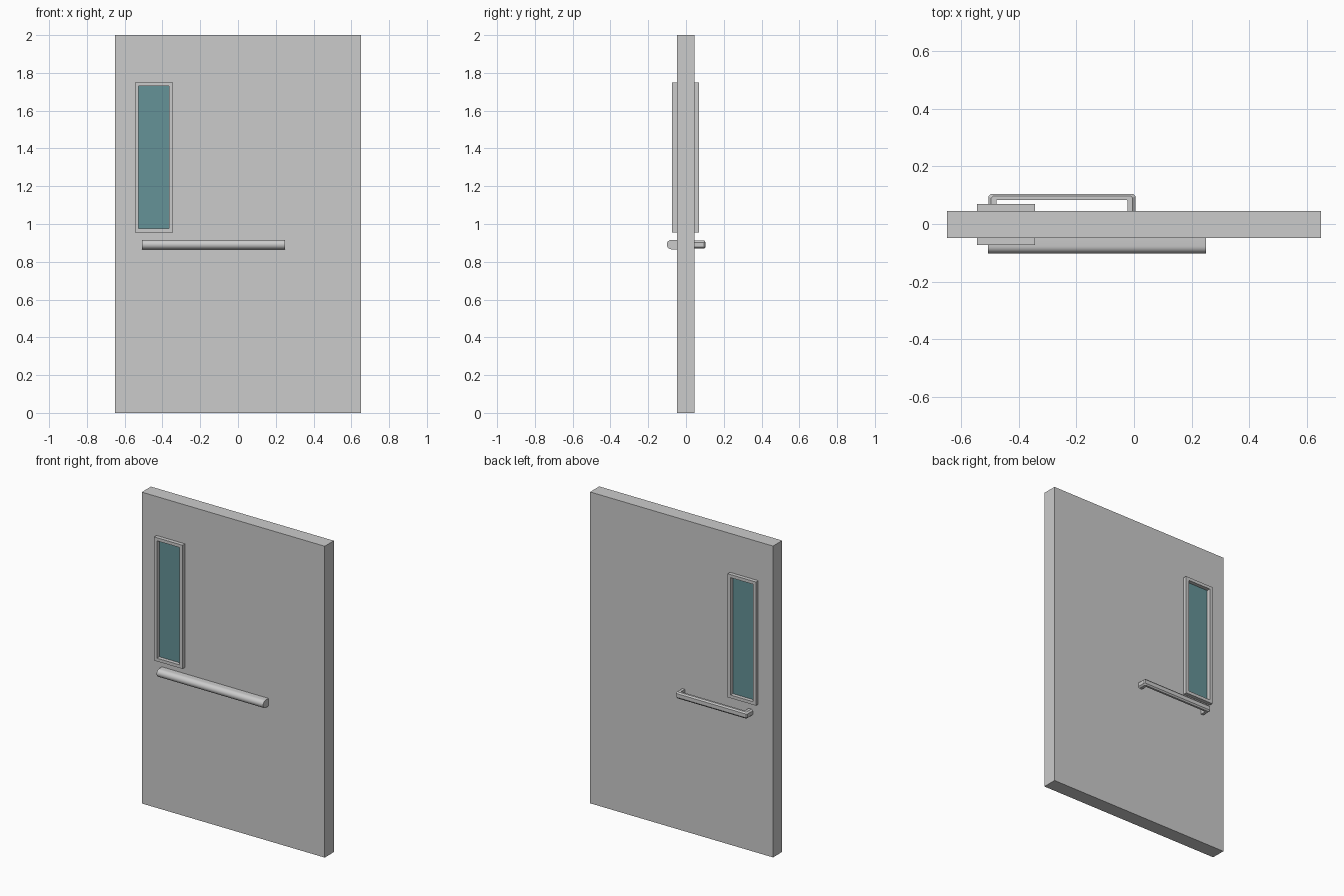
import bpy, bmesh, math

if "Cube" in bpy.data.objects:
    bpy.data.objects.remove(bpy.data.objects["Cube"])

BACK, FRONT = 0.045, -0.048            # door faces in y
OPENING = (-0.526, -0.365, 0.976, 1.73)  # x0, x1, z0, z1


def finish(bm, name, smooth=False):
    bmesh.ops.remove_doubles(bm, verts=bm.verts, dist=1e-5)
    bmesh.ops.recalc_face_normals(bm, faces=bm.faces)
    mesh = bpy.data.meshes.new(name)
    bm.to_mesh(mesh)
    bm.free()
    ob = bpy.data.objects.new(name, mesh)
    bpy.context.collection.objects.link(ob)
    if smooth:
        bpy.ops.object.select_all(action='DESELECT')
        ob.select_set(True)
        bpy.context.view_layer.objects.active = ob
        bpy.ops.object.shade_smooth_by_angle(angle=math.radians(35))
    return ob


def loft(name, sections, closed=False, smooth=False):
    """Skin a list of equal-length point loops, capped unless closed."""
    bm = bmesh.new()
    rings = [[bm.verts.new(p) for p in s] for s in sections]
    n, count = len(rings[0]), len(rings)
    for i in range(count if closed else count - 1):
        a, b = rings[i], rings[(i + 1) % count]
        for j in range(n):
            k = (j + 1) % n
            bm.faces.new((a[j], a[k], b[k], b[j]))
    if not closed:
        bm.faces.new(rings[0])
        bm.faces.new(rings[-1])
    return finish(bm, name, smooth)


def rect(r, y):
    x0, x1, z0, z1 = r
    return [(x0, y, z0), (x1, y, z0), (x1, y, z1), (x0, y, z1)]


def plate_with_opening(name, outer, inner, y0, y1):
    return loft(name, [rect(outer, y0), rect(outer, y1),
                       rect(inner, y1), rect(inner, y0)], closed=True)


# Door leaf with window opening
plate_with_opening("door_leaf", (-0.65, 0.65, 0, 2), OPENING, FRONT, BACK)

# Window trim on both faces
TRIM = (-0.545, -0.344, 0.956, 1.75)
plate_with_opening("window_trim_front", TRIM, OPENING, FRONT - 0.025, FRONT)
plate_with_opening("window_trim_back", TRIM, OPENING, BACK, BACK + 0.024)

# Glass pane
glass = loft("window_glass", [rect(OPENING, FRONT), rect(OPENING, BACK)])
mat = bpy.data.materials.new("teal_glass")
mat.diffuse_color = (0.13, 0.29, 0.31, 1)
mat.use_nodes = True
mat.node_tree.nodes["Principled BSDF"].inputs["Base Color"].default_value = mat.diffuse_color
glass.data.materials.append(mat)

# Push bar on the front: round-nosed profile along x
R, ZC, NOSE = 0.025, 0.891, -0.102
profile = [(FRONT, ZC - R)]
for i in range(13):
    a = -math.pi / 2 + math.pi * i / 12
    profile.append((NOSE + R - R * math.cos(a), ZC + R * math.sin(a)))
profile.append((FRONT, ZC + R))
loft("push_bar", [[(x, y, z) for y, z in profile] for x in (-0.507, 0.25)],
     smooth=True)

# Pull handle on the back: chamfered section swept round two corners
inner = [(-0.478, BACK), (-0.478, 0.082), (-0.476, 0.084)]
outer = [(-0.506, BACK), (-0.506, 0.096), (-0.498, 0.104)]
MID = -0.2505
inner += [(2 * MID - x, y) for x, y in reversed(inner)]
outer += [(2 * MID - x, y) for x, y in reversed(outer)]
section = [(0, -0.021), (0.65, -0.021), (1, -0.012),
           (1, 0.012), (0.65, 0.021), (0, 0.021)]
loft("pull_handle", [[(a[0] + (b[0] - a[0]) * t, a[1] + (b[1] - a[1]) * t, ZC + z)
                      for t, z in section] for a, b in zip(inner, outer)])
